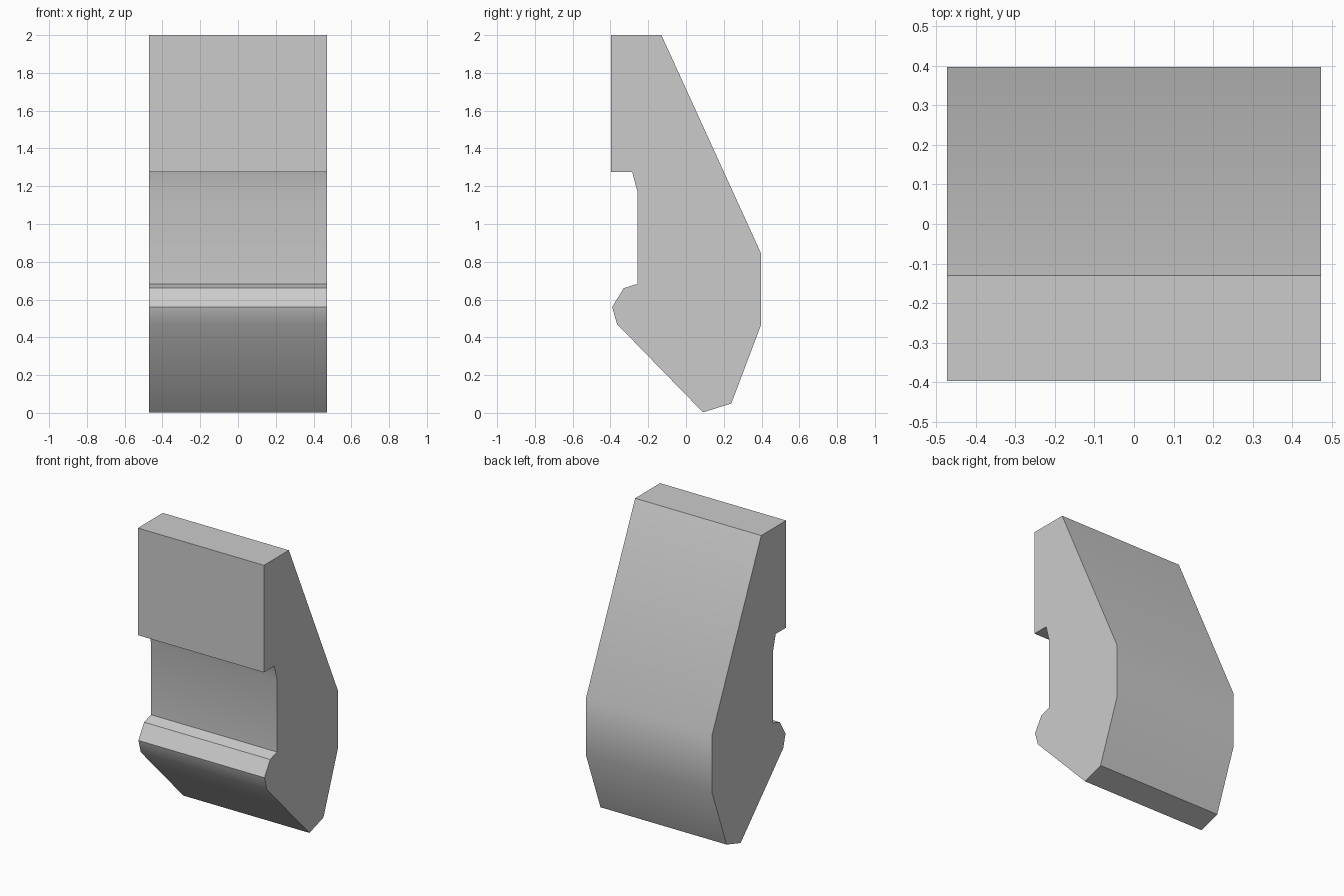
import bpy
import bmesh
from math import radians

default_cube = bpy.data.objects.get("Cube")
if default_cube:
    bpy.data.objects.remove(default_cube, do_unlink=True)

WIDTH = 0.944

# Side outline as (y, z), from the front top corner down and around
OUTLINE = [
    (-0.397, 2.0), (-0.397, 1.275),                     # upper front face
    (-0.285, 1.275), (-0.257, 1.17), (-0.257, 0.683),   # front recess
    (-0.33, 0.66), (-0.391, 0.56), (-0.365, 0.47),      # lower lip
    (0.09, 0.003), (0.24, 0.05),                        # pointed foot
    (0.397, 0.465), (0.397, 0.845), (-0.13, 2.0),       # back
]


def flat_material(name, color):
    mat = bpy.data.materials.new(name)
    mat.use_nodes = True
    mat.diffuse_color = color
    mat.node_tree.nodes["Principled BSDF"].inputs["Base Color"].default_value = color
    return mat


def extrude_outline(name, outline, width, mat):
    bm = bmesh.new()
    side = bm.faces.new([bm.verts.new((-width / 2, y, z)) for y, z in outline])
    result = bmesh.ops.extrude_face_region(bm, geom=[side], use_keep_orig=True)
    moved = [v for v in result["geom"] if isinstance(v, bmesh.types.BMVert)]
    bmesh.ops.translate(bm, verts=moved, vec=(width, 0, 0))
    bmesh.ops.recalc_face_normals(bm, faces=bm.faces)
    mesh = bpy.data.meshes.new(name)
    bm.to_mesh(mesh)
    bm.free()
    mesh.materials.append(mat)
    obj = bpy.data.objects.new(name, mesh)
    bpy.context.collection.objects.link(obj)
    return obj


block = extrude_outline("clamp_block", OUTLINE, WIDTH,
                        flat_material("plain_grey", (0.6, 0.6, 0.6, 1.0)))

# Soften the shallow bends, keep the real corners crisp
bpy.ops.object.select_all(action="DESELECT")
block.select_set(True)
bpy.context.view_layer.objects.active = block
bpy.ops.object.shade_smooth_by_angle(angle=radians(30))
